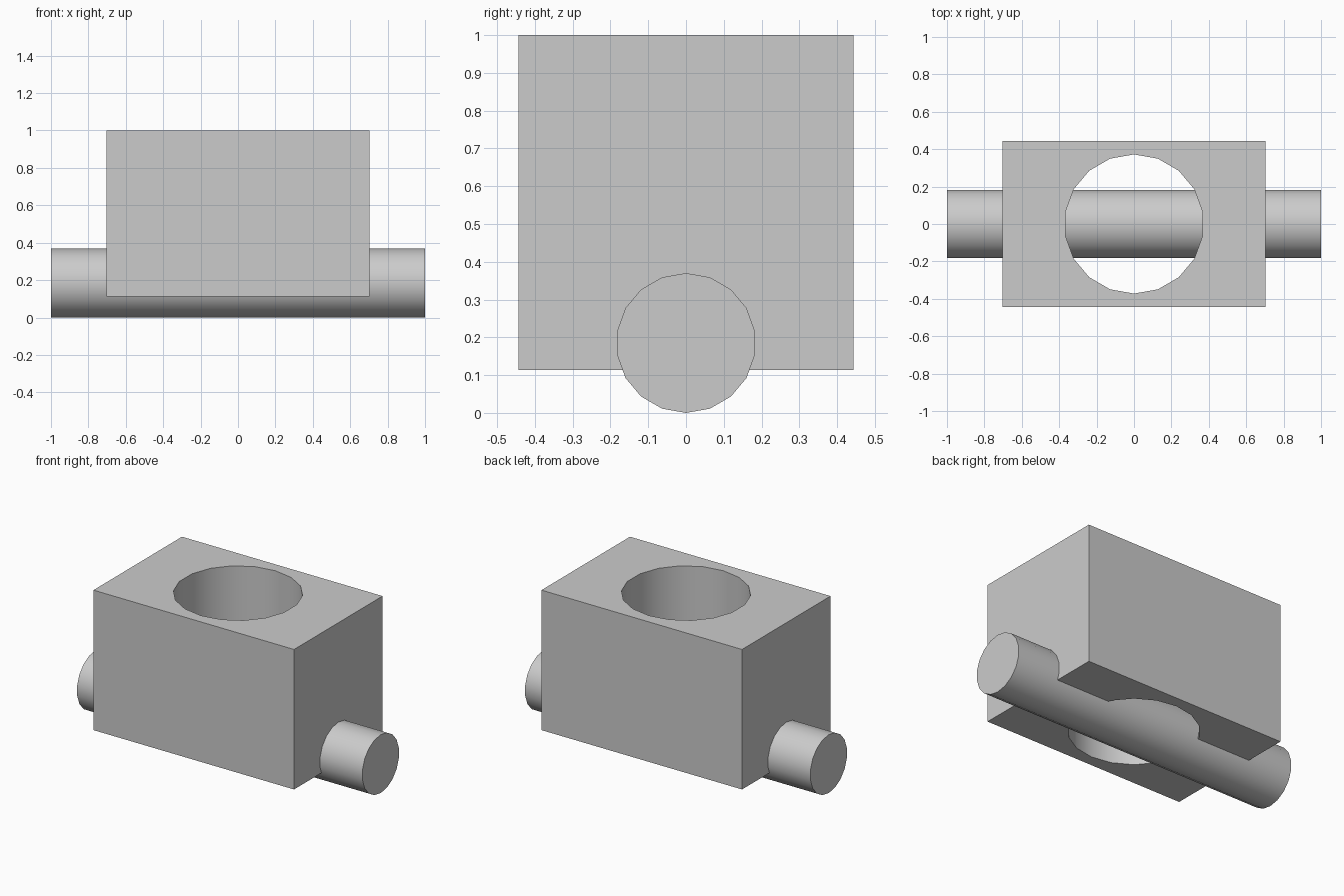
import bpy
import math

if "Cube" in bpy.data.objects:
    bpy.data.objects.remove(bpy.data.objects["Cube"], do_unlink=True)

SIDES = 18
ROD_R = 0.185
HOLE_R = 0.372
HALF_X, HALF_Y = 0.703, 0.443
BOTTOM, TOP = 0.113, 1.0

grey = bpy.data.materials.new("light_grey")
grey.use_nodes = True
colour = (0.6, 0.6, 0.6, 1)
grey.diffuse_color = colour
grey.node_tree.nodes["Principled BSDF"].inputs["Base Color"].default_value = colour


def finish(obj, name):
    obj.name = obj.data.name = name
    obj.data.materials.clear()
    obj.data.materials.append(grey)
    bpy.ops.object.select_all(action="DESELECT")
    obj.select_set(True)
    bpy.context.view_layer.objects.active = obj
    bpy.ops.object.shade_smooth_by_angle(angle=math.radians(30))


def cylinder(radius, depth, location, rotation=(0, 0, 0)):
    bpy.ops.mesh.primitive_cylinder_add(vertices=SIDES, radius=radius, depth=depth,
                                        location=location, rotation=rotation)
    return bpy.context.object


# Block with a vertical bore
cutter = cylinder(HOLE_R, 2, (0, 0, 0.5))
bpy.ops.mesh.primitive_cube_add(size=1, location=(0, 0, (BOTTOM + TOP) / 2))
block = bpy.context.object
block.scale = (2 * HALF_X, 2 * HALF_Y, TOP - BOTTOM)
bpy.ops.object.transform_apply(location=False, rotation=False, scale=True)
bore = block.modifiers.new("bore", "BOOLEAN")
bore.operation = "DIFFERENCE"
bore.solver = "EXACT"
bore.object = cutter
bpy.ops.object.modifier_apply(modifier=bore.name)
bpy.data.objects.remove(cutter, do_unlink=True)
finish(block, "bored_block")

# Rod passing through the lower part of the block
rod = cylinder(ROD_R, 2, (0, 0, ROD_R), (math.pi / 2, 0, math.pi / 2))
finish(rod, "cross_rod")
